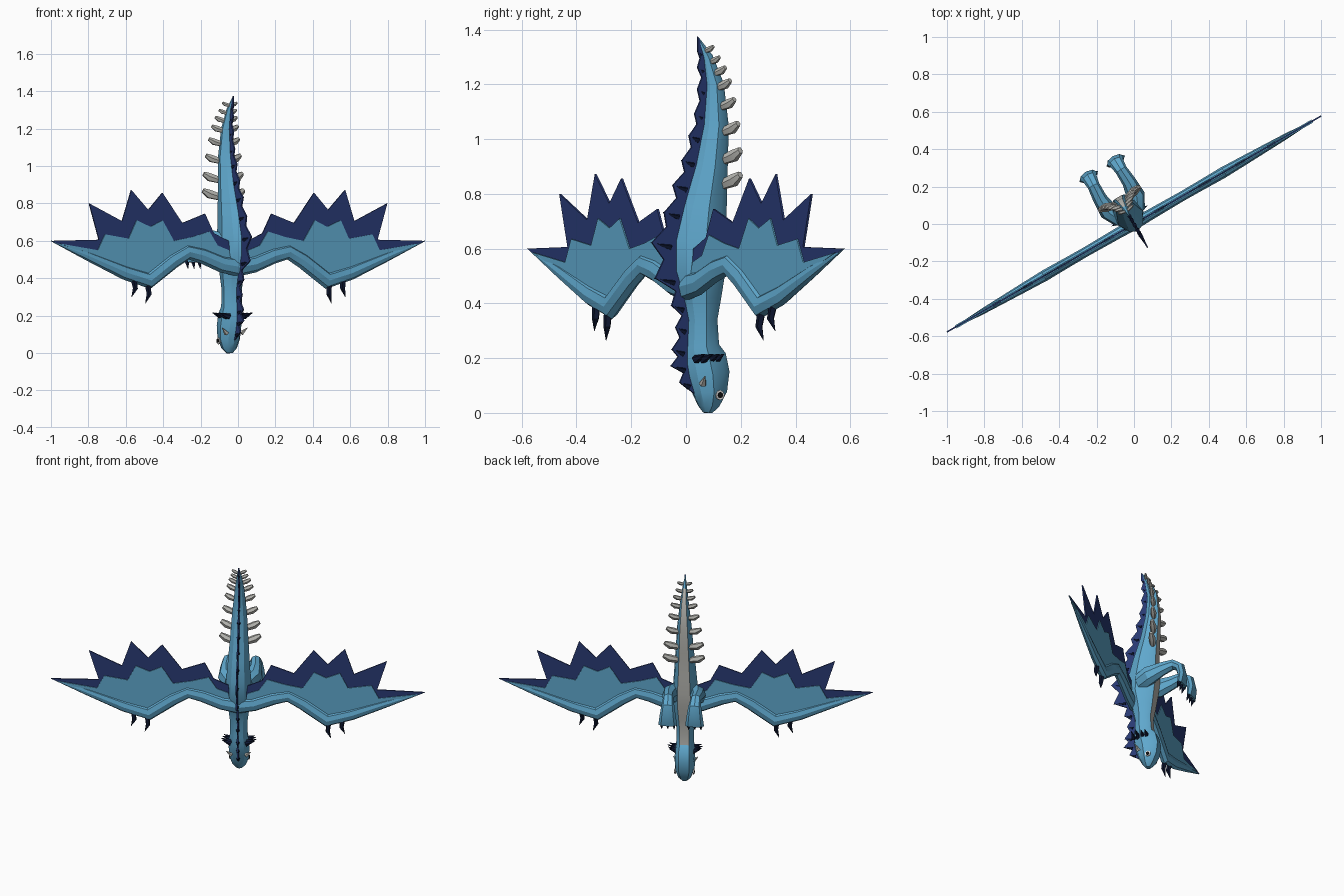
import bpy, bmesh, math
from mathutils import Vector, Matrix

old = bpy.data.objects.get("Cube")
if old:
    bpy.data.objects.remove(old)

TURN = Matrix.Rotation(math.radians(30), 4, 'Z')
made = []


def material(name, rgb):
    m = bpy.data.materials.new(name)
    m.use_nodes = True
    m.diffuse_color = (*rgb, 1)
    node = next(n for n in m.node_tree.nodes if n.type == 'BSDF_PRINCIPLED')
    node.inputs["Base Color"].default_value = (*rgb, 1)
    return m


BLUE = material("sky_blue", (.115, .39, .61))
DARK = material("deep_blue", (.022, .042, .175))
NAVY = material("navy_claw", (.004, .008, .03))
GREY = material("bone_grey", (.48, .48, .45))
WHITE = material("eye_white", (.8, .8, .8))
BLACK = material("black", (.005, .005, .005))


def finish(name, bm, mat, side=1):
    """Mirror to a side, turn the whole model and store the object."""
    bmesh.ops.scale(bm, vec=(side, 1, 1), verts=bm.verts)
    bmesh.ops.transform(bm, matrix=TURN, verts=bm.verts)
    bmesh.ops.recalc_face_normals(bm, faces=bm.faces)
    me = bpy.data.meshes.new(name)
    bm.to_mesh(me)
    bm.free()
    me.materials.append(mat)
    ob = bpy.data.objects.new(name, me)
    bpy.context.collection.objects.link(ob)
    made.append(ob)
    return ob


def polygon(n):
    return [(math.cos(math.tau * i / n), math.sin(math.tau * i / n)) for i in range(n)]


def loft(bm, rings, section, axis):
    """Skin rings of (centre, half width along axis, other half width)."""
    pts = [Vector(r[0]) for r in rings]
    rows = []
    for i, (_, wb, wn) in enumerate(rings):
        t = (pts[min(i + 1, len(pts) - 1)] - pts[max(i - 1, 0)]).normalized()
        n = t.cross(Vector(axis)).normalized()
        b = n.cross(t)
        rows.append([bm.verts.new(pts[i] + b * wb * p + n * wn * q) for p, q in section])
    k = len(section)
    for lo, hi in zip(rows, rows[1:]):
        for j in range(k):
            bm.faces.new((lo[j], lo[(j + 1) % k], hi[(j + 1) % k], hi[j]))
    bm.faces.new(rows[0])
    bm.faces.new(rows[-1])


def spike(bm, base, tip, r, sides=5, axis=(0, 0, 1)):
    loft(bm, [(base, r, r), (tip, .001, .001)], polygon(sides), axis)


def plate(bm, pts, thick, to3d):
    """Flat outline given thickness."""
    a, b = ([bm.verts.new(to3d(p, q, s * thick / 2)) for p, q in pts] for s in (-1, 1))
    bm.faces.new(a)
    bm.faces.new(b)
    n = len(pts)
    for i in range(n):
        bm.faces.new((a[i], a[(i + 1) % n], b[(i + 1) % n], b[i]))


# Body: z, centre depth, half width, half depth from nose to tail tip
BODY = [(0, .09, .018, .015), (.025, .092, .042, .036), (.075, .093, .06, .062),
        (.14, .088, .064, .077), (.2, .075, .062, .076), (.245, .063, .055, .06),
        (.34, .062, .055, .054), (.42, .06, .065, .07), (.52, .05, .078, .094),
        (.62, .055, .076, .1), (.74, .07, .067, .082), (.9, .1, .055, .06),
        (1.05, .12, .045, .047), (1.2, .118, .029, .033), (1.3, .09, .015, .019),
        (1.37, .052, .002, .002)]
half = [(.55, -.78), (1, -.15), (.88, .55), (.52, 1)]
section = [(0, -1)] + half + [(-x, y) for x, y in reversed(half)]
bm = bmesh.new()
loft(bm, [((0, y, z), w, d) for z, y, w, d in BODY], section, (1, 0, 0))
body = finish("body", bm, BLUE)
# Belly strip: faces whose outer rim is the flat underside
body.data.materials.append(GREY)
under = TURN.to_3x3() @ Vector((0, 1, 0))
for f in body.data.polygons:
    if f.normal.dot(under) > .8 and .21 < f.center.z:
        f.material_index = 1


def back(z):
    for (a, ya, _, da), (b, yb, _, db) in zip(BODY, BODY[1:]):
        if z <= b:
            t = (z - a) / (b - a)
            return (ya - da) * (1 - t) + (yb - db) * t


# Dorsal fin with a dark spine in each tooth: height, length
TEETH = [(.1, .05), (.16, .07), (.22, .06), (.3, .05), (.38, .06), (.48, .1), (.61, .1),
         (.72, .075), (.82, .07), (.91, .06), (1.0, .05), (1.08, .04), (1.17, .035), (1.25, .03),
         (1.31, .02)]
outline = [(back(.07), .07)]
spines = bmesh.new()
for i, (z, h) in enumerate(TEETH):
    outline.append((back(z) - h, z + .012))
    spike(spines, (0, back(z) - h * .2, z - .005), (0, back(z) - h * 1.05, z + .012), .012 if h > .04 else .008)
    if i < len(TEETH) - 1:
        zn = (z + TEETH[i + 1][0]) / 2
        outline.append((back(zn) - h * .5, zn + .015))
outline += [(.048, 1.375)] + [(back(z) + .02, z) for z, _ in reversed(TEETH)]
bm = bmesh.new()
plate(bm, outline, .008, lambda y, z, t: (t, y, z))
finish("dorsal_fin", bm, DARK)
finish("dorsal_spines", spines, NAVY)

# Wing outlines as span and height
EDGE = [(1.155, .6), (.86, .606), (.92, .8), (.717, .705), (.66, .872), (.555, .765), (.468, .857),
        (.345, .695), (.205, .745), (.15, .64), (.06, .6), (.04, .46), (.32, .52), (.55, .38)]
WEB = [(1.1, .585), (.87, .55), (.825, .635), (.68, .612), (.63, .71), (.545, .675), (.47, .71),
       (.40, .6), (.29, .62), (.18, .65), (.13, .575), (.06, .55), (.04, .46), (.32, .52), (.55, .38)]
ARM = [(0, .46, .05), (.1, .475, .045), (.22, .52, .042), (.31, .54, .04), (.4, .492, .042),
       (.55, .388, .046), (.7, .43, .038), (.92, .515, .025), (1.155, .6, .002)]
flat = lambda x, z, t: (x, t, z)

for side, tag in ((1, "left"), (-1, "right")):
    bm = bmesh.new()
    plate(bm, EDGE, .008, flat)
    finish(tag + "_wing_border", bm, DARK, side)
    bm = bmesh.new()
    plate(bm, WEB, .018, flat)
    finish(tag + "_wing_membrane", bm, BLUE, side)
    bm = bmesh.new()
    loft(bm, [((x, 0, z), r * .65, r) for x, z, r in ARM], polygon(8), (0, 1, 0))
    finish(tag + "_wing_arm", bm, BLUE, side)

    # Wing claws, bent downwards
    bm = bmesh.new()
    for x, z, drop in ((.57, .365, .1), (.655, .39, .09)):
        loft(bm, [((x - .01, -.005, z), .016, .016), ((x - .015, -.012, z - drop * .5), .014, .014),
                  ((x + .005, -.005, z - drop), .001, .001)], polygon(5), (0, 1, 0))
    finish(tag + "_wing_claws", bm, NAVY, side)

    # Leg and flared foot
    bm = bmesh.new()
    loft(bm, [((.05, .06, .58), .045, .06), ((.085, .13, .595), .05, .062), ((.09, .21, .62), .038, .045),
              ((.085, .285, .64), .033, .032), ((.083, .33, .61), .04, .03),
              ((.083, .345, .55), .05, .026), ((.083, .34, .485), .058, .018)], polygon(8), (1, 0, 0))
    finish(tag + "_leg", bm, BLUE, side)
    bm = bmesh.new()
    for dx in (-.038, 0, .038):
        spike(bm, (.083 + dx, .338, .492), (.083 + dx, .325, .45), .014, 5, (1, 0, 0))
    finish(tag + "_toe_claws", bm, NAVY, side)

    # Tail pegs, shrinking towards the tip
    bm = bmesh.new()
    for z, yc, x, s in ((.85, .135, .04, 1), (.94, .14, .038, .95), (1.04, .14, .034, .85),
                        (1.13, .135, .028, .75), (1.2, .125, .02, .7), (1.25, .115, .015, .6),
                        (1.29, .1, .01, .5), (1.33, .08, .006, .45)):
        loft(bm, [((x, yc, z - .015 * s), .017 * s, .02 * s),
                  ((x + .05 * s, yc + .015 * s, z), .022 * s, .025 * s),
                  ((x + .085 * s, yc + .022 * s, z + .02 * s), .012 * s, .014 * s)],
             polygon(6), (0, 1, 0))
    finish(tag + "_tail_pegs", bm, GREY, side)

    # Cheek frill
    bm = bmesh.new()
    for y in (.015, .045, .075, .1):
        spike(bm, (.045, y, .195), (.112 - abs(y - .05) * .3, y + .005, .215), .017)
    finish(tag + "_cheek_frill", bm, NAVY, side)

    # Brow knob and eye
    bm = bmesh.new()
    spike(bm, (.045, .045, .105), (.078, .035, .135), .014)
    finish(tag + "_brow_knob", bm, GREY, side)
    for name, r, depth, mat in (("eye", .018, .058, WHITE), ("pupil", .011, .061, BLACK)):
        bm = bmesh.new()
        loft(bm, [((depth - .004, .11, .065), r, r), ((depth + .002, .11, .065), r, r)],
             polygon(8), (0, 1, 0))
        finish(tag + "_" + name, bm, mat, side)

# Smooth rounded parts, keeping hard edges
bpy.ops.object.select_all(action='DESELECT')
for ob in made:
    ob.select_set(True)
bpy.context.view_layer.objects.active = body
bpy.ops.object.shade_smooth_by_angle(angle=math.radians(30))
